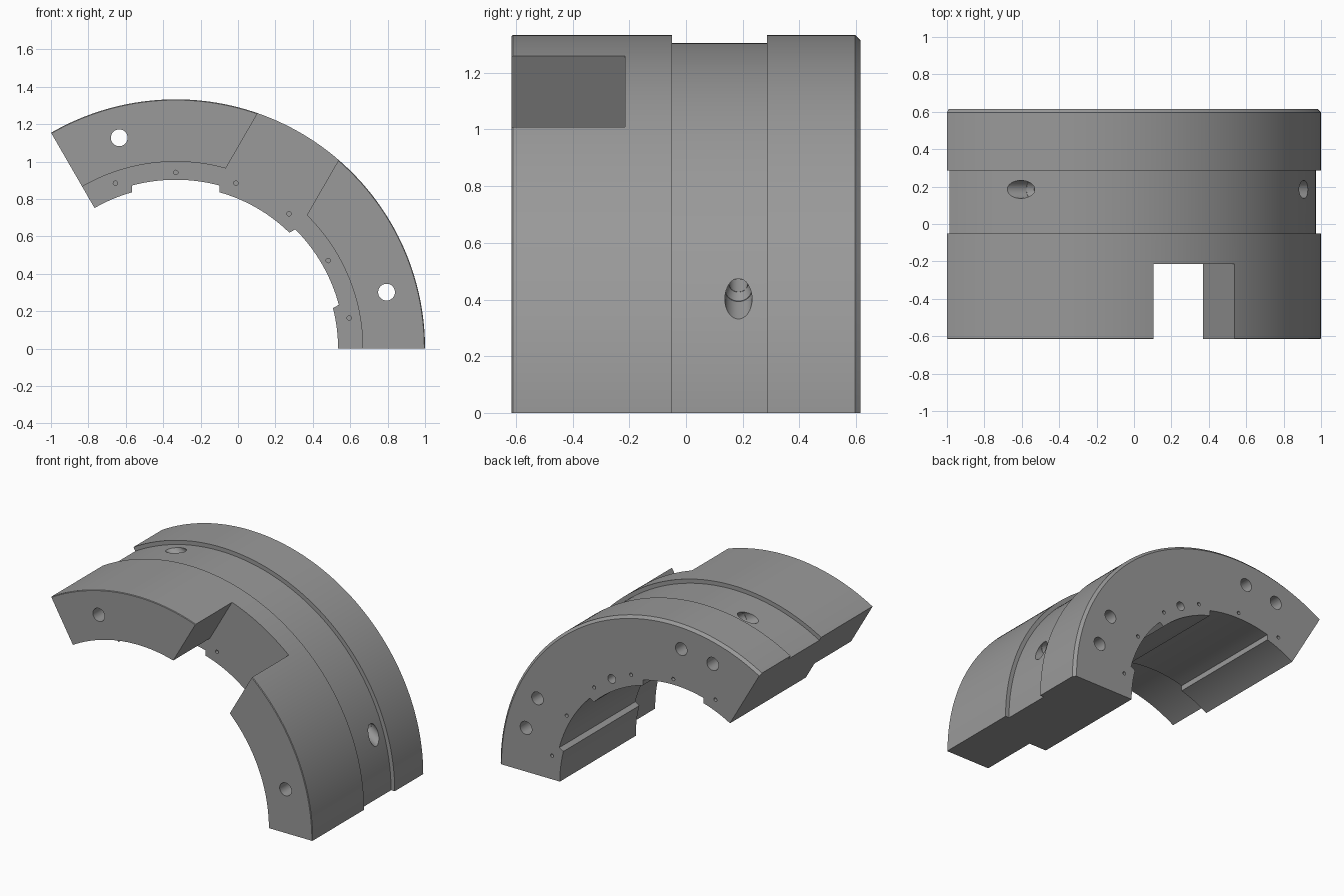
import bpy, bmesh
from math import sin, cos, radians, asin
from mathutils import Vector, Matrix

if "Cube" in bpy.data.objects:
    bpy.data.objects.remove(bpy.data.objects["Cube"])

CX = -0.333            # ring axis runs along y through (CX, 0)
SWEEP, STEPS = 120, 120


def polar(r, deg, y):
    a = radians(deg)
    return Vector((CX + r * cos(a), y, r * sin(a)))


def to_object(name, bm):
    bmesh.ops.recalc_face_normals(bm, faces=bm.faces)
    me = bpy.data.meshes.new(name)
    bm.to_mesh(me)
    bm.free()
    ob = bpy.data.objects.new(name, me)
    bpy.context.collection.objects.link(ob)
    return ob


def rod(p, q, r, sides=32, r_end=None):
    """Cylinder (or cone) between two points."""
    d = q - p
    m = Matrix.Translation((p + q) / 2) @ d.to_track_quat('Z', 'Y').to_matrix().to_4x4()
    bm = bmesh.new()
    bmesh.ops.create_cone(bm, cap_ends=True, segments=sides, radius1=r,
                          radius2=r if r_end is None else r_end,
                          depth=d.length, matrix=m)
    return to_object("hole_cutter", bm)


def prism(name, outline, deg, y0, y1):
    """Extrude a (sideways, outward) outline along y, aimed outward at angle deg."""
    a = radians(deg)
    bm = bmesh.new()
    vs = [bm.verts.new((CX + v * cos(a) + u * sin(a), y0, v * sin(a) - u * cos(a)))
          for u, v in outline]
    f = bm.faces.new(vs)
    new = bmesh.ops.extrude_face_region(bm, geom=[f])["geom"]
    bmesh.ops.translate(bm, vec=(0, y1 - y0, 0),
                        verts=[g for g in new if isinstance(g, bmesh.types.BMVert)])
    return to_object(name, bm)


# Ring segment: (radius, y) section swept through 120 degrees
section = [(1.0, -0.615), (1.329, -0.615), (1.333, -0.611), (1.333, -0.05),
           (1.305, -0.05), (1.305, 0.285), (1.333, 0.285), (1.333, 0.597),
           (1.315, 0.615), (0.868, 0.615), (0.868, -0.215), (1.0, -0.215)]
bm = bmesh.new()
rings = [[bm.verts.new(polar(r, SWEEP * i / STEPS, y)) for r, y in section]
         for i in range(STEPS + 1)]
n = len(section)
for a, b in zip(rings, rings[1:]):
    for j in range(n):
        k = (j + 1) % n
        bm.faces.new((a[j], a[k], b[k], b[j]))
bm.faces.new(rings[0])
bm.faces.new(rings[-1])
body = to_object("ring_segment", bm)

# Dark grey metal
steel = bpy.data.materials.new("dark_steel")
steel.diffuse_color = (0.32, 0.32, 0.32, 1)
steel.use_nodes = True
steel.node_tree.nodes["Principled BSDF"].inputs["Base Color"].default_value = steel.diffuse_color
body.data.materials.append(steel)

cutters = []

# Front window slot, centred on the segment
cutters.append(prism("slot_cutter", [(-0.25, 0.7), (0.25, 0.7), (0.25, 1.5), (-0.25, 1.5)],
                     60, -0.8, -0.215))

# Two shallow full-length pockets in the bore
W, RP = 0.233, 0.903
amax = asin(W / RP)
arc = [(RP * sin(t), RP * cos(t)) for t in (amax * (1 - i / 15) for i in range(31))]
for deg in (30, 90):
    cutters.append(prism("pocket_cutter", [(-W, 0.75), (W, 0.75)] + arc, deg, -0.7, 0.7))

# Bolt holes through the segment, blind ports and slanted stepped feed holes meeting them
for bolt, port, feed in ((15, 27, 17.9), (105, 93, 102.1)):
    cutters.append(rod(polar(1.167, bolt, -0.8), polar(1.167, bolt, 0.8), 0.045))
    cutters.append(rod(polar(1.167, port, 0.14), polar(1.167, port, 0.8), 0.044))
    inner, mouth = polar(1.167, port, 0.185), polar(1.305, feed, 0.185)
    d = (inner - mouth).normalized()
    cutters.append(rod(mouth - d * 0.15, mouth + d * 0.06, 0.048))
    cutters.append(rod(mouth + d * 0.058, mouth + d * 0.1, 0.0465, 32, 0.034))
    cutters.append(rod(mouth + d * 0.03, inner, 0.033))

# Small pin holes in both faces of the inner flange
for deg in range(10, 111, 20):
    cutters.append(rod(polar(0.942, deg, -0.3), polar(0.942, deg, -0.13), 0.012, 16))
    cutters.append(rod(polar(0.942, deg, 0.53), polar(0.942, deg, 0.7), 0.012, 16))
cutters.append(rod(polar(0.942, 60, 0.4), polar(0.942, 60, 0.7), 0.03))

# Cut everything, then discard the cutters
bpy.context.view_layer.objects.active = body
body.select_set(True)
for c in cutters:
    c.hide_render = True
    c.data.materials.append(steel)
    mod = body.modifiers.new("cut", 'BOOLEAN')
    mod.operation, mod.solver, mod.object = 'DIFFERENCE', 'EXACT', c
    bpy.ops.object.modifier_apply(modifier=mod.name)
    bpy.data.objects.remove(c)

bpy.ops.object.shade_smooth_by_angle(angle=radians(25))
